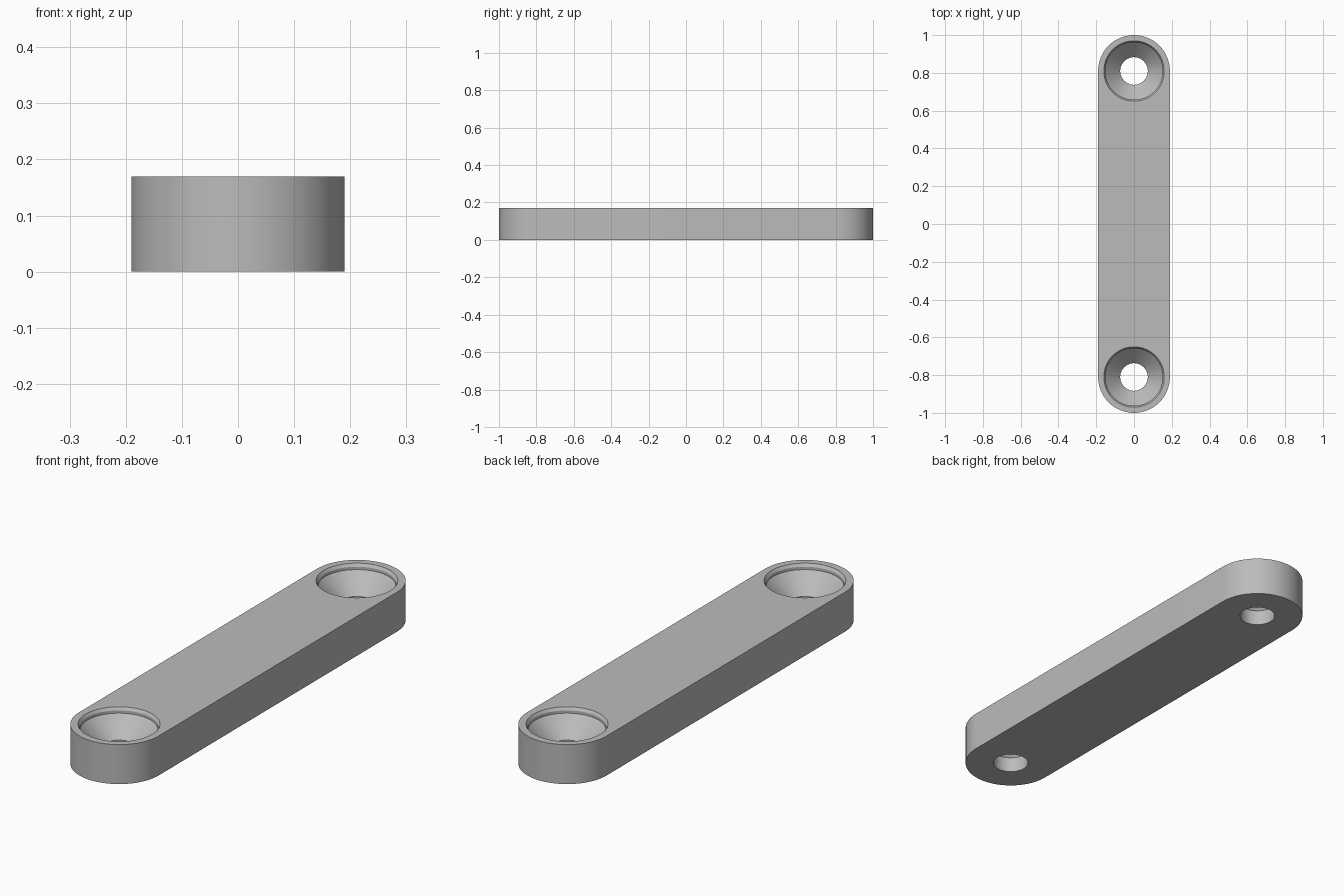
import bpy
import math

if "Cube" in bpy.data.objects:
    bpy.data.objects.remove(bpy.data.objects["Cube"])

HALF_WIDTH, HEIGHT, CENTRE, STEPS = 0.19, 0.17, 0.81, 64


def mesh_object(name, verts, faces):
    mesh = bpy.data.meshes.new(name)
    mesh.from_pydata(verts, [], faces)
    obj = bpy.data.objects.new(name, mesh)
    bpy.context.collection.objects.link(obj)
    return obj


def stack_rings(name, rings):
    """Closed solid from a stack of matching horizontal rings, bottom to top."""
    n = len(rings[0])
    faces = [tuple(reversed(range(n)))]
    for r in range(len(rings) - 1):
        for i in range(n):
            j = (i + 1) % n
            faces.append((r * n + i, r * n + j, (r + 1) * n + j, (r + 1) * n + i))
    faces.append(tuple(range((len(rings) - 1) * n, len(rings) * n)))
    return mesh_object(name, [v for ring in rings for v in ring], faces)


def arc(radius, y, z, start, sweep, count):
    angles = [start + sweep * i / count for i in range(count)]
    return [(radius * math.cos(a), y + radius * math.sin(a), z) for a in angles]


def bar_outline(z):
    ring = []
    for y, start in ((CENTRE, 0), (-CENTRE, math.pi)):
        ring += arc(HALF_WIDTH, y, z, start, math.pi, STEPS)
        ring.append((-HALF_WIDTH if y > 0 else HALF_WIDTH, y, z))
    return ring


# Bar with rounded ends
bar = stack_rings("link_bar", [bar_outline(0), bar_outline(HEIGHT)])

# Countersunk screw holes: bore, cone, short wall and rim chamfer
PROFILE = [(0.073, -0.05), (0.073, 0.067), (0.152, 0.146),
           (0.152, 0.158), (0.16, HEIGHT), (0.16, 0.25)]
for side, y in (("front", -CENTRE), ("back", CENTRE)):
    cutter = stack_rings(side + "_hole_cutter",
                         [arc(r, y, z, 0, math.tau, STEPS) for r, z in PROFILE])
    cutter.hide_render = True
    cut = bar.modifiers.new(side + "_hole", 'BOOLEAN')
    cut.operation = 'DIFFERENCE'
    cut.solver = 'EXACT'
    cut.object = cutter
    bpy.ops.object.select_all(action='DESELECT')
    bar.select_set(True)
    bpy.context.view_layer.objects.active = bar
    bpy.ops.object.modifier_apply(modifier=cut.name)
    bpy.data.objects.remove(cutter)

# Plain grey finish
grey = bpy.data.materials.new("plain_grey")
grey.use_nodes = True
colour = (0.5, 0.5, 0.5, 1)
grey.diffuse_color = colour
grey.node_tree.nodes["Principled BSDF"].inputs["Base Color"].default_value = colour
bar.data.materials.clear()
bar.data.materials.append(grey)
bpy.ops.object.shade_smooth_by_angle(angle=math.radians(20))
